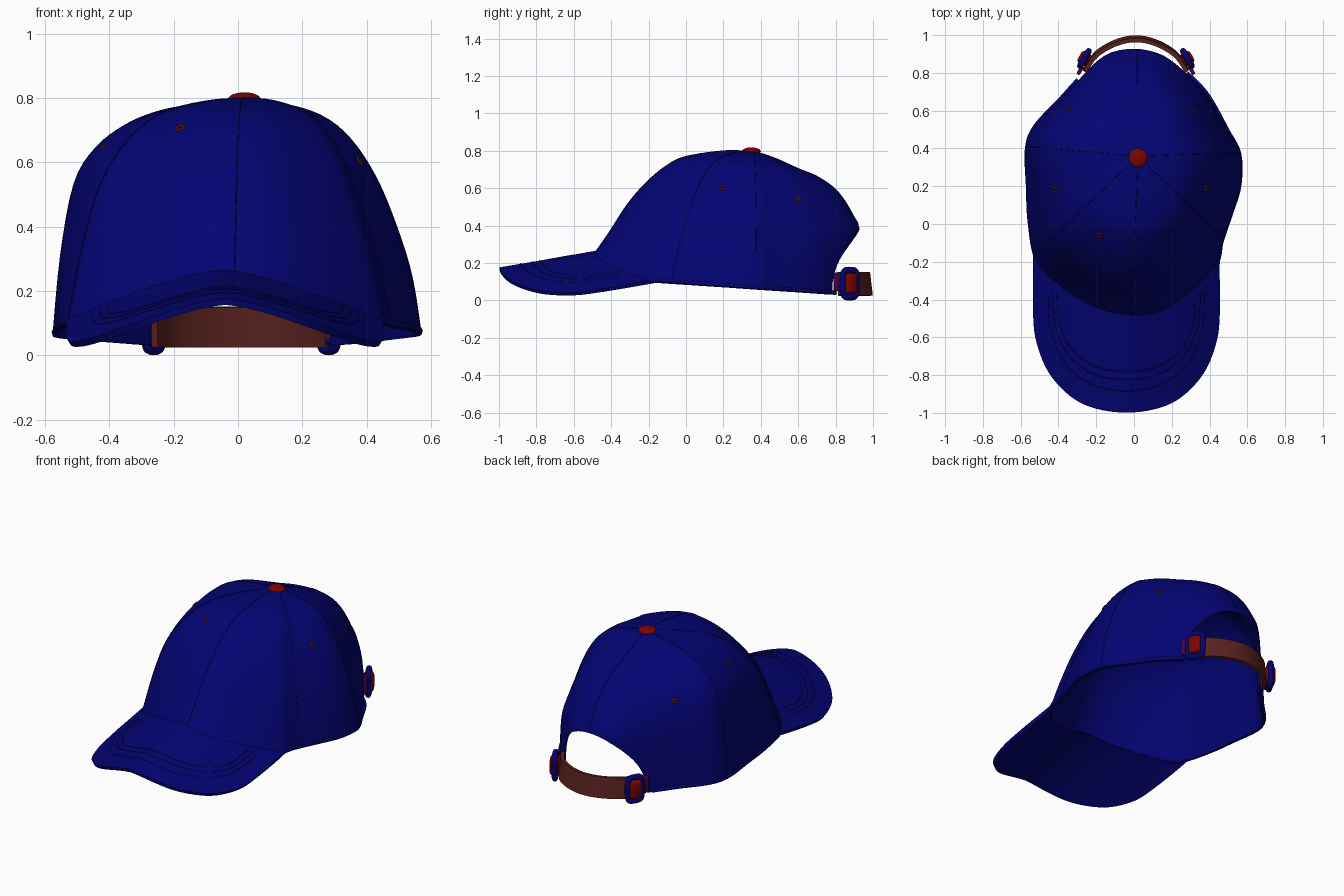
import bpy, bmesh, math
from mathutils import Vector, Matrix

if "Cube" in bpy.data.objects:
    bpy.data.objects.remove(bpy.data.objects["Cube"], do_unlink=True)


def material(name, rgb):
    m = bpy.data.materials.new(name)
    m.use_nodes = True
    m.diffuse_color = (*rgb, 1)
    bsdf = next(n for n in m.node_tree.nodes if n.type == 'BSDF_PRINCIPLED')
    bsdf.inputs["Base Color"].default_value = (*rgb, 1)
    bsdf.inputs["Roughness"].default_value = 0.8
    return m


BLUE = material("navy cloth", (0.001, 0.001, 0.17))
RED = material("red", (0.2, 0.001, 0.001))
BROWN = material("brown leather", (0.1, 0.016, 0.014))
EYELET = material("dark eyelet", (0.05, 0.005, 0.012))
PURPLE = material("purple tab", (0.06, 0.001, 0.07))


def finish(obj, mat):
    obj.data.materials.append(mat)
    bpy.ops.object.select_all(action='DESELECT')
    obj.select_set(True)
    bpy.context.view_layer.objects.active = obj
    for mod in list(obj.modifiers):
        bpy.ops.object.modifier_apply(modifier=mod.name)
    bpy.ops.object.shade_smooth_by_angle(angle=math.radians(50))


def new_object(name, bm):
    me = bpy.data.meshes.new(name)
    bm.to_mesh(me)
    bm.free()
    obj = bpy.data.objects.new(name, me)
    bpy.context.collection.objects.link(obj)
    return obj


def grid(name, rows, closed=False):
    """Skin a list of equally long point rows."""
    bm = bmesh.new()
    vs = [[bm.verts.new(p) for p in row] for row in rows]
    n = len(rows[0])
    for a, b in zip(vs, vs[1:]):
        for c in range(n if closed else n - 1):
            d = (c + 1) % n
            bm.faces.new((a[c], b[c], b[d], a[d]))
    bmesh.ops.remove_doubles(bm, verts=bm.verts[:], dist=0.0001)
    return new_object(name, bm)


def solidify(obj, thickness, offset):
    mod = obj.modifiers.new("thickness", 'SOLIDIFY')
    mod.thickness, mod.offset = thickness, offset


def tube(name, points, radius, mat, cyclic=False):
    cu = bpy.data.curves.new(name, 'CURVE')
    cu.dimensions = '3D'
    cu.bevel_depth, cu.bevel_resolution, cu.use_fill_caps = radius, 2, True
    sp = cu.splines.new('POLY')
    sp.points.add(len(points) - 1)
    for p, co in zip(sp.points, points):
        p.co = (*co, 1)
    sp.use_cyclic_u = cyclic
    obj = bpy.data.objects.new(name, cu)
    bpy.context.collection.objects.link(obj)
    bpy.ops.object.select_all(action='DESELECT')
    obj.select_set(True)
    bpy.context.view_layer.objects.active = obj
    bpy.ops.object.convert(target='MESH')
    finish(bpy.context.object, mat)


def spline(pts, u, closed=False):
    """Catmull-Rom through pts, u counted in points."""
    n = len(pts)
    i = math.floor(u) if closed else min(int(u), n - 2)
    f = u - i
    a, b, c, d = (Vector(pts[k % n] if closed else pts[max(0, min(n - 1, k))])
                  for k in range(i - 1, i + 3))
    return 0.5 * (2 * b + (c - a) * f + (2 * a - 5 * b + 4 * c - d) * f ** 2
                  + (3 * b - a - 3 * c + d) * f ** 3)


# Brim height: sloping forward and curling down at both sides
MID, HALF = -0.04, 0.49


def brim_z(x, y):
    u = min(1, abs(x - MID) / HALF)
    return 0.256 + 0.173 * (y + 0.48) - 0.208 * u ** 1.5


# Crown: rim outline, and (reach, drop) profiles blended around the apex
APEX = Vector((0.02, 0.36, 0.8))
RIM = [(0, -.495), (.15, -.47), (.3, -.37), (.44, -.22), (.47, -.1), (.52, .05),
       (.565, .2), (.565, .37), (.5, .5), (.4, .68), (.3, .79), (.16, .9), (0, .94),
       (-.16, .9), (-.3, .77), (-.4, .66), (-.53, .52), (-.575, .4), (-.57, .2),
       (-.56, 0), (-.52, -.2), (-.4, -.33), (-.2, -.455)]
FRONT = [(0, 0), (.19, 0), (.43, .057), (.55, .15), (.667, .3), (.786, .51), (.905, .79), (1, 1)]
BACK = [(0, 0), (.2, .05), (.41, .12), (.6, .18), (.78, .28), (.92, .44), (.985, .58), (.96, 1)]
RIGHT = [(0, 0), (.2, .02), (.43, .05), (.62, .11), (.78, .21), (.89, .36), (.96, .66), (1, 1)]
LEFT = [(0, 0), (.2, .02), (.43, .07), (.6, .17), (.75, .34), (.87, .56), (.95, .76), (1, 1)]


def rim(u):
    x, y = spline(RIM, u, True)
    z = brim_z(x, y) - 0.006 if y < -0.2 else 0.1 - 0.07 * (y + 0.2)
    return Vector((x, y, z))


def crown(u, t):
    r = rim(u)
    out = (r - APEX).to_2d().normalized()
    side = LEFT if out.x > 0 else RIGHT
    end = BACK if out.y > 0 else FRONT
    v = t * (len(FRONT) - 1)
    h, d = spline(side, v) * out.x ** 2 + spline(end, v) * out.y ** 2
    return Vector((APEX.x + (r.x - APEX.x) * h, APEX.y + (r.y - APEX.y) * h,
                   APEX.z + (r.z - APEX.z) * d))


COLS, ROWS = 92, 28
N = len(RIM)
us = [N * c / COLS for c in range(COLS)]
cap = grid("crown", [[crown(u, r / ROWS) for u in us] for r in range(ROWS + 1)], True)
solidify(cap, 0.016, -1)

# Arched opening at the back
bm = bmesh.new()
bmesh.ops.create_cone(bm, cap_ends=True, segments=64, radius1=1, radius2=1, depth=0.8,
                      matrix=Matrix.Translation((0.01, 0.95, 0.07))
                      @ Matrix.Diagonal((0.28, 1, 0.31, 1)) @ Matrix.Rotation(math.pi / 2, 4, 'X'))
cutter = new_object("opening_cutter", bm)
cutter.hide_render = True
cut = cap.modifiers.new("opening", 'BOOLEAN')
cut.operation, cut.solver, cut.object = 'DIFFERENCE', 'EXACT', cutter
finish(cap, BLUE)
bpy.data.objects.remove(cutter, do_unlink=True)

# Rolled hem just inside the rim, open at the strap
start = 12
hem = [rim(start + N * k / 160).lerp(APEX, 0.014) for k in range(161)]
tube("hem", [p for p in hem if not (p.y > 0.5 and abs(p.x) < 0.28)], 0.011, BLUE)

# Panel seams from the button to the rim
for k, deg in enumerate((90, 175, 224, 268, 316, 2)):
    want = Vector((math.cos(math.radians(deg)), math.sin(math.radians(deg))))
    u = max((N * i / 720 for i in range(720)),
            key=lambda q: (rim(q) - APEX).to_2d().normalized().dot(want))
    stop = 0.8 if deg == 90 else 1
    tube(f"panel_seam_{k + 1}", [crown(u, stop * (0.08 + 0.92 * i / 30)) for i in range(31)],
         0.002, BLUE)

# Eyelets lying on the panels
for k, (x, y) in enumerate([(-.35, .61), (.32, .6), (-.42, .18), (.38, .19), (-.18, -.06)]):
    hit, loc, normal, _ = cap.ray_cast(Vector((x, y, 2)), Vector((0, 0, -1)))
    if hit:
        bpy.ops.mesh.primitive_torus_add(
            major_radius=0.012, minor_radius=0.007, major_segments=16, minor_segments=8,
            location=loc - normal * 0.002, rotation=normal.to_track_quat('Z', 'Y').to_euler())
        bpy.context.object.name = f"eyelet_{k + 1}"
        finish(bpy.context.object, EYELET)

# Button on top
bpy.ops.mesh.primitive_uv_sphere_add(segments=24, ring_count=12, radius=1,
                                     location=(APEX.x, APEX.y - 0.01, 0.798))
bpy.context.object.name = "top_button"
bpy.context.object.scale = (0.05, 0.05, 0.02)
finish(bpy.context.object, RED)

# Brim, skinned between the crown's front rim and the outer edge
side = [(.49, -.14), (.49, -.45), (.47, -.63), (.39, -.81), (.23, -.95)]
edge = [(MID - x, y) for x, y in side] + [(MID, -.997)] + [(MID + x, y) for x, y in side[::-1]]
STEPS = 60
outer = [spline(edge, 10 * i / STEPS) for i in range(STEPS + 1)]
inner = [rim(19.7 + 6.6 * i / STEPS).lerp(APEX, 0.02).to_2d() for i in range(STEPS + 1)]
rows = [[a.lerp(b, r / 12) for a, b in zip(inner, outer)] for r in range(13)]
brim = grid("brim", [[(p.x, p.y, brim_z(*p)) for p in row] for row in rows])
solidify(brim, 0.02, 0)
finish(brim, BLUE)

# Stitch rows on the brim
for k, (sx, sy) in enumerate(((0.84, 0.81), (0.79, 0.71), (0.74, 0.64))):
    path = [(MID + (p.x - MID) * sx, -0.4 + (p.y + 0.4) * sy) for p in outer]
    tube(f"brim_stitch_{k + 1}", [(x, y, brim_z(x, y) + 0.01) for x, y in path if y < -0.34],
         0.003, BLUE)

# Leather strap across the opening, leaning slightly outward at the foot
arc = [(-.26, .82), (-.2, .905), (-.1, .965), (.01, .988), (.12, .965), (.22, .905), (.28, .82)]
line = [spline(arc, 6 * i / 40) for i in range(41)]
strap = grid("strap", [[(p.x, p.y - lean, z) for p in line]
                       for z, lean in ((0.025, 0), (0.15, 0.015))])
solidify(strap, 0.022, 0)
finish(strap, BROWN)


def block(name, size, frame, offset, mat):
    bm = bmesh.new()
    bmesh.ops.create_cube(bm, size=1, matrix=Matrix.Diagonal((*size, 1)))
    bmesh.ops.bevel(bm, geom=bm.edges[:], offset=min(size) * 0.3, segments=3,
                    affect='EDGES', profile=0.5)
    bm.transform(frame @ Matrix.Translation(offset))
    finish(new_object(name, bm), mat)


# Buckles: cloth frame, red insert and tab; local x runs along the strap, y outward
for name, x, s in (("left", 0.272, 1), ("right", -0.252, -1)):
    along = Vector((-0.5 * s, 0.866, 0))
    out = Vector((0.866 * s, 0.5, 0))
    frame = Matrix.Translation((x, 0.87, 0.09)) @ Matrix(
        (along, out, (0, 0, 1))).transposed().to_4x4()
    ring = []
    for i in range(32):
        c, d = math.cos(math.tau * i / 32), math.sin(math.tau * i / 32)
        ring.append(frame @ Vector((0.045 * math.copysign(abs(c) ** 0.5, c), 0.012,
                                    0.073 * math.copysign(abs(d) ** 0.5, d))))
    tube(name + "_buckle_frame", ring, 0.017, BLUE, True)
    block(name + "_buckle_insert", (0.072, 0.06, 0.11), frame, (0, 0.012, 0), RED)
    block(name + "_buckle_tab", (0.05, 0.02, 0.1), frame, (-0.065, 0.0, 0.01), PURPLE)
